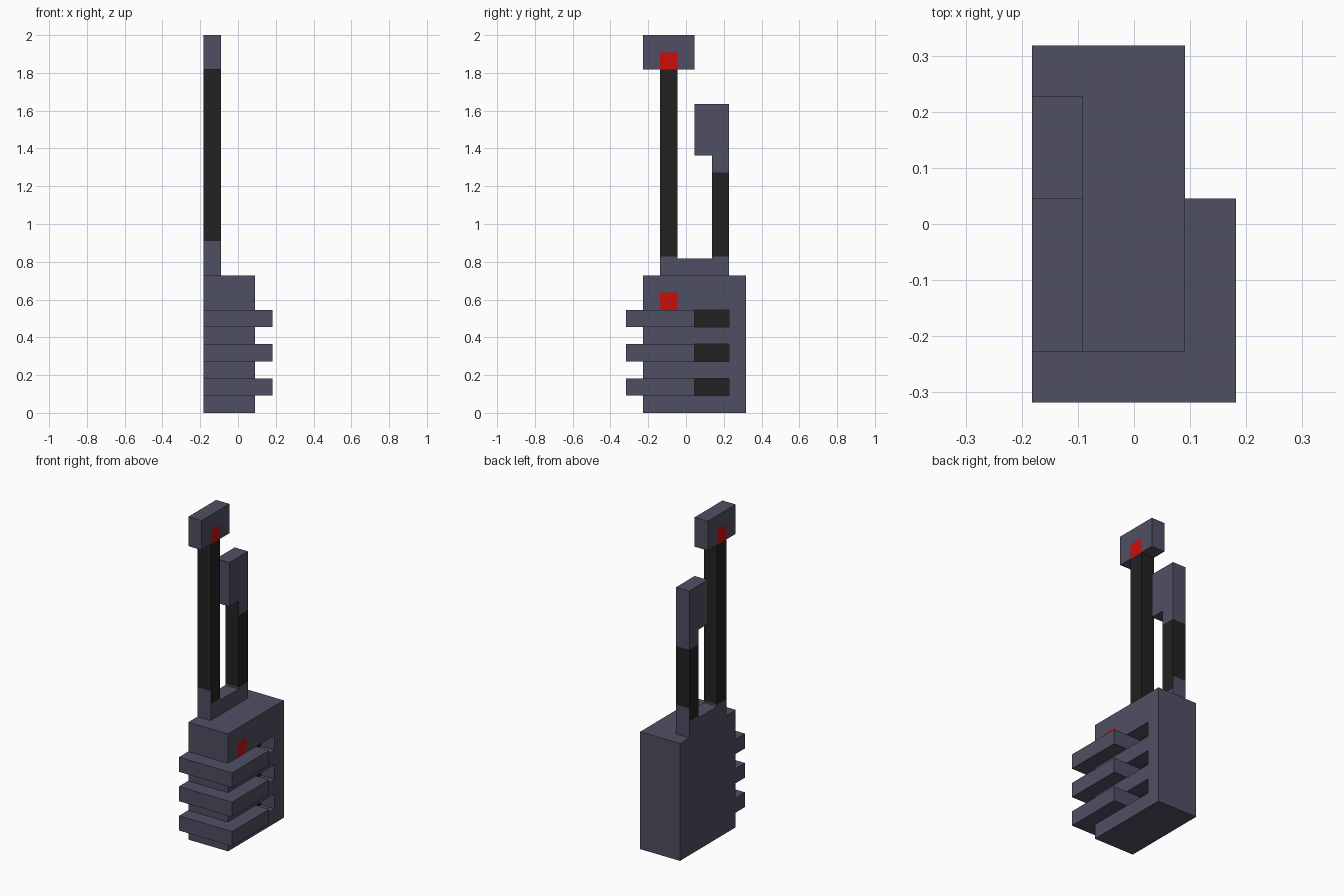
import bpy, bmesh
from mathutils import Vector

if "Cube" in bpy.data.objects:
    bpy.data.objects.remove(bpy.data.objects["Cube"])

U = 2 / 22  # the model sits on a regular grid of 22 steps in height


def make_material(name, rgb):
    mat = bpy.data.materials.new(name)
    mat.diffuse_color = (*rgb, 1)
    mat.use_nodes = True
    mat.node_tree.nodes["Principled BSDF"].inputs["Base Color"].default_value = mat.diffuse_color
    return mat


MATERIALS = [make_material("slate", (0.078, 0.078, 0.127)),
             make_material("charcoal", (0.016, 0.016, 0.016)),
             make_material("red", (0.60, 0.004, 0.004))]
SLATE, CHARCOAL, RED = range(3)


def finish(name, bm):
    bmesh.ops.recalc_face_normals(bm, faces=bm.faces[:])
    bmesh.ops.scale(bm, vec=(U, U, U), verts=bm.verts[:])
    mesh = bpy.data.meshes.new(name)
    bm.to_mesh(mesh)
    bm.free()
    for mat in MATERIALS:
        mesh.materials.append(mat)
    obj = bpy.data.objects.new(name, mesh)
    bpy.context.collection.objects.link(obj)
    return obj


def prism(outline, z0, z1):
    """Extrude an xy outline from z0 to z1 (grid steps)."""
    bm = bmesh.new()
    base = bm.faces.new([bm.verts.new((x, y, z0)) for x, y in outline])
    top = bmesh.ops.extrude_face_region(bm, geom=[base])["geom"]
    verts = [v for v in top if isinstance(v, bmesh.types.BMVert)]
    bmesh.ops.translate(bm, vec=(0, 0, z1 - z0), verts=verts)
    bmesh.ops.recalc_face_normals(bm, faces=bm.faces[:])
    return bm


def box(x0, x1, y0, y1, z0, z1, cut_y=(), cut_z=(), rule=None):
    """Box sliced at the given y and z, coloured by rule(centre, normal)."""
    bm = prism([(x0, y0), (x1, y0), (x1, y1), (x0, y1)], z0, z1)
    for axis, cuts in (((0, 1, 0), cut_y), ((0, 0, 1), cut_z)):
        for c in cuts:
            bmesh.ops.bisect_plane(bm, geom=bm.verts[:] + bm.edges[:] + bm.faces[:],
                                   plane_co=Vector(axis) * c, plane_no=axis)
    bm.normal_update()
    if rule:
        for f in bm.faces:
            f.material_index = rule(f.calc_center_median(), f.normal)
    return bm


# Main body: red lamp and three recessed slots on the right side
SLOT_Z = (1, 3, 5)


def body_rule(c, n):
    if n.x > 0.5 and -1.5 < c.y < -0.5 and 6 < c.z < 7:
        return RED
    if n.x > 0.5 and 0.5 < c.y < 2.5 and any(z < c.z < z + 1 for z in SLOT_Z):
        return CHARCOAL
    return SLATE


bm = box(-2, 1, -2.5, 3.5, 0, 8, (-1.5, -0.5, 0.5, 2.5), range(1, 8), body_rule)
slots = [f for f in bm.faces if f.material_index == CHARCOAL]
walls = bmesh.ops.inset_individual(bm, faces=slots, thickness=0, depth=-1)["faces"]
for f in walls:
    f.material_index = SLATE
for f in slots:
    f.material_index = CHARCOAL
finish("body", bm)

# Fingers wrapping round the front and right of the body
for i, z in enumerate(SLOT_Z):
    outline = [(-2, -3.5), (2, -3.5), (2, 0.5), (1, 0.5), (1, -2.5), (-2, -2.5)]
    finish(f"finger_{i + 1}", prism(outline, z, z + 1))

# Neck carrying both poles
finish("neck", box(-2, -1, -1.5, 2.5, 8, 9))


# Tall front pole: slate collar on its front face
def front_rule(c, n):
    return SLATE if c.z < 9.12 or (c.z < 10 and n.y < -0.5) else CHARCOAL


finish("front_pole", box(-2, -1, -1.5, -0.5, 9, 20, (), (9.12, 10), front_rule))


# Short rear pole: slate collar on its back face, slate top except in front
def rear_rule(c, n):
    if c.z < 9.12 or (c.z < 10 and n.y > 0.5) or (c.z > 14 and n.y > -0.5):
        return SLATE
    return CHARCOAL


finish("rear_pole", box(-2, -1, 1.5, 2.5, 9, 15, (), (9.12, 10, 14), rear_rule))


# Pole heads; the tall one has a red lamp on both sides
def head_rule(c, n):
    return RED if abs(n.x) > 0.5 and -1.5 < c.y < -0.5 and c.z < 21 else SLATE


finish("front_head", box(-2, -1, -2.5, 0.5, 20, 22, (-1.5, -0.5), (21,), head_rule))
finish("rear_head", box(-2, -1, 0.5, 2.5, 15, 18))
